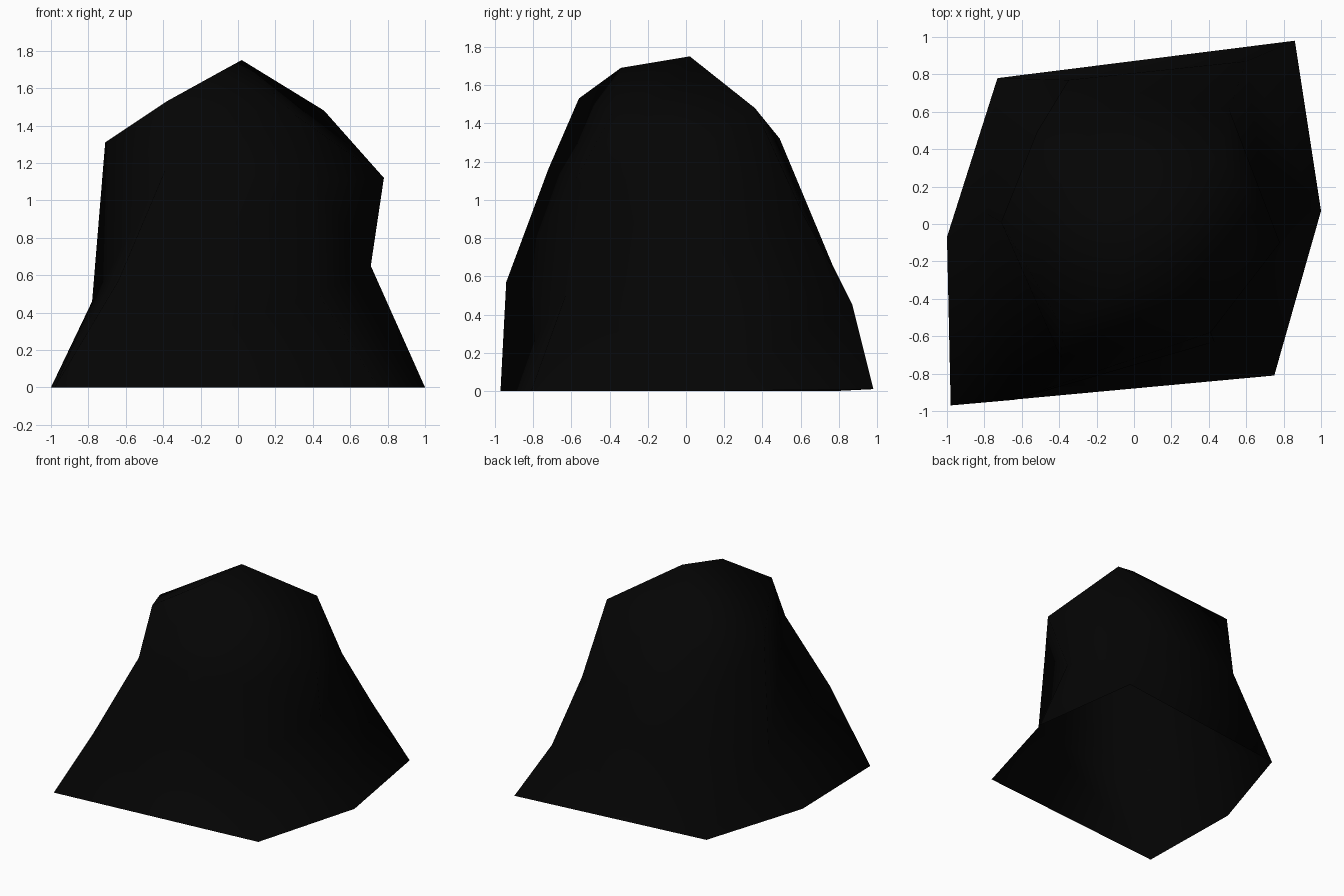
import bpy
import bmesh

default_cube = bpy.data.objects.get("Cube")
if default_cube:
    bpy.data.objects.remove(default_cube, do_unlink=True)


def flat_material(name, colour):
    mat = bpy.data.materials.new(name)
    mat.use_nodes = True
    mat.diffuse_color = colour
    shader = mat.node_tree.nodes["Principled BSDF"]
    shader.inputs["Base Color"].default_value = colour
    shader.inputs["Roughness"].default_value = 0.9
    return mat


# Six ridges of the boulder, each listed from the ground up
ridges = {
    "front_right": [(-.98, -.97, 0), (-.64, -.94, .57), (-.39, -.72, 1.16), (-.38, -.56, 1.53)],
    "front_left": [(.75, -.81, 0), (.43, -.63, .5), (.41, -.58, 1.1), (.3, -.38, 1.46)],
    "left": [(1, .07, 0), (.71, .05, .65), (.78, -.1, 1.12)],
    "back_left": [(.86, .98, .01), (.6, .87, .45), (.51, .61, .93), (.46, .36, 1.48)],
    "back_right": [(-.73, .78, 0), (-.35, .77, .65), (-.52, .49, 1.32)],
    "right": [(-1, -.07, 0), (-.78, .05, .46), (-.71, .01, 1.31)],
}

bm = bmesh.new()
columns = {name: [bm.verts.new(p) for p in points] for name, points in ridges.items()}
order = list(columns.values())


def flank(a, b):
    """Fill between two ridges with triangles, always climbing to the lower next point."""
    i = j = 0
    while i < len(a) - 1 or j < len(b) - 1:
        climb_a = j == len(b) - 1 or (i < len(a) - 1 and a[i + 1].co.z < b[j + 1].co.z)
        if climb_a:
            bm.faces.new((a[i], b[j], a[i + 1]))
            i += 1
        else:
            bm.faces.new((a[i], b[j], b[j + 1]))
            j += 1


for column, neighbour in zip(order, order[1:] + order[:1]):
    flank(column, neighbour)

# Crown: a peak with a lower shoulder towards the front
peak = bm.verts.new((.02, .02, 1.75))
shoulder = bm.verts.new((-.09, -.34, 1.69))
rim = {name: column[-1] for name, column in columns.items()}


def fan(centre, names):
    for a, b in zip(names, names[1:]):
        bm.faces.new((rim[a], rim[b], centre))


fan(peak, ["front_left", "left", "back_left", "back_right", "right"])
fan(shoulder, ["right", "front_right", "front_left"])
bm.faces.new((rim["front_left"], peak, shoulder))
bm.faces.new((rim["right"], shoulder, peak))

# The shell stays open where it meets the ground
mesh = bpy.data.meshes.new("boulder")
bm.to_mesh(mesh)
bm.free()
mesh.materials.append(flat_material("black_stone", (.0013, .0013, .0013, 1)))
mesh.shade_smooth()

boulder = bpy.data.objects.new("boulder", mesh)
bpy.context.collection.objects.link(boulder)
